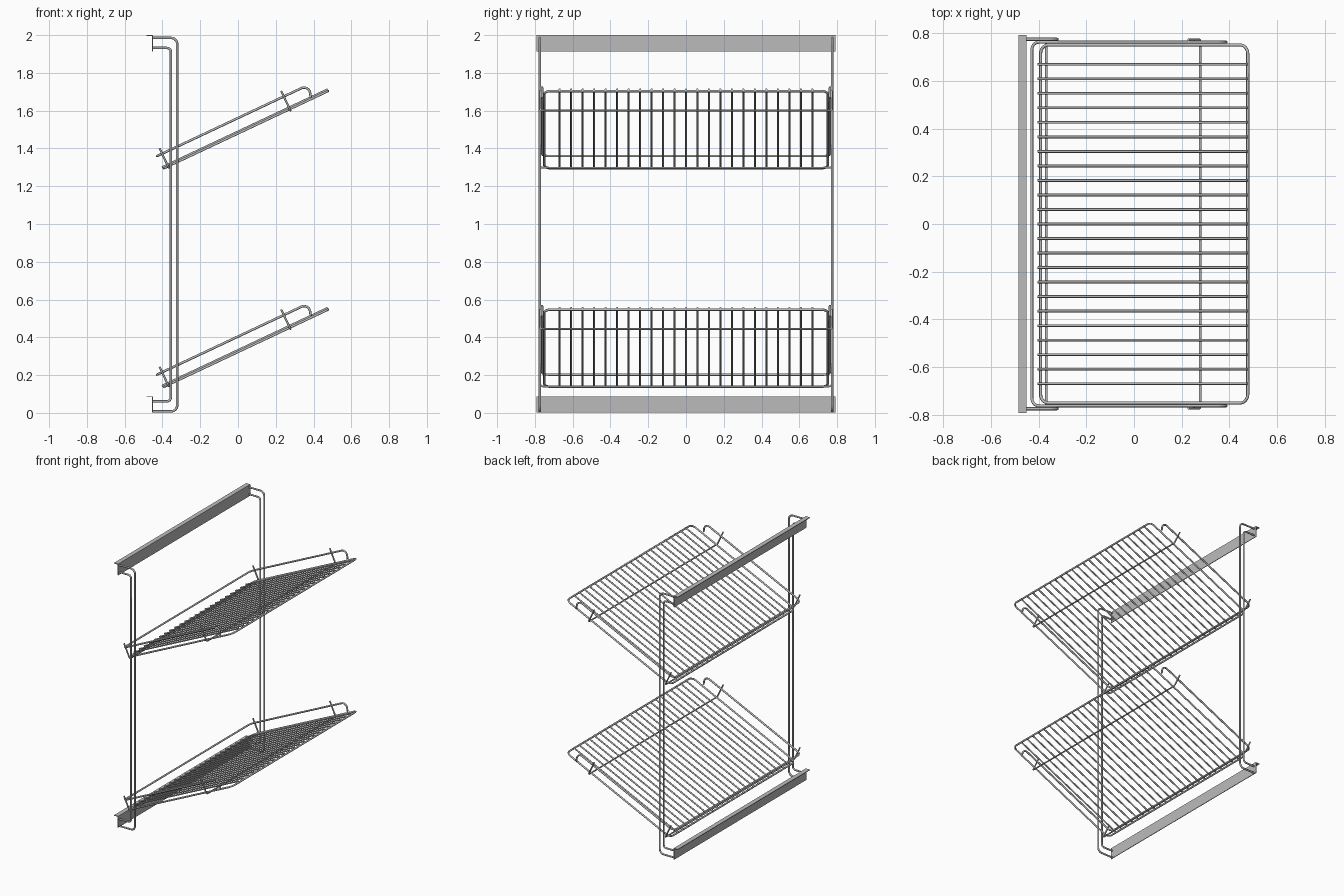
import bpy
import math
from mathutils import Vector

cube = bpy.data.objects.get("Cube")
if cube:
    bpy.data.objects.remove(cube)

steel = bpy.data.materials.new("grey_steel")
steel.use_nodes = True
steel.diffuse_color = (0.5, 0.5, 0.5, 1)
steel.node_tree.nodes["Principled BSDF"].inputs["Base Color"].default_value = steel.diffuse_color


def rounded(points, radius, closed):
    """Replace each corner of a path by an arc."""
    pts = [Vector(p) for p in points]
    out = []
    for i, p in enumerate(pts):
        if not closed and i in (0, len(pts) - 1):
            out.append(p)
            continue
        a = (pts[i - 1] - p).normalized()
        b = (pts[(i + 1) % len(pts)] - p).normalized()
        half = a.angle(b) / 2
        centre = p + (a + b).normalized() * radius / math.sin(half)
        start = p + a * radius / math.tan(half) - centre
        end = p + b * radius / math.tan(half) - centre
        out += [centre + start.lerp(end, k / 6).normalized() * radius for k in range(7)]
    return out


def wire(name, paths, thick=0.0065, bend=0.03, closed=False):
    """Round wire along one or more paths, turned into a mesh."""
    curve = bpy.data.curves.new(name, "CURVE")
    curve.dimensions = "3D"
    curve.bevel_depth = thick
    curve.bevel_resolution = 2
    curve.use_fill_caps = True
    for path in paths:
        pts = rounded(path, bend, closed)
        spline = curve.splines.new("POLY")
        spline.points.add(len(pts) - 1)
        for point, co in zip(spline.points, pts):
            point.co = (*co, 1)
        spline.use_cyclic_u = closed
    obj = bpy.data.objects.new(name, curve)
    bpy.context.collection.objects.link(obj)
    bpy.ops.object.select_all(action="DESELECT")
    bpy.context.view_layer.objects.active = obj
    obj.select_set(True)
    bpy.ops.object.convert(target="MESH")
    obj = bpy.context.object
    obj.data.materials.clear()
    obj.data.materials.append(steel)
    bpy.ops.object.shade_smooth_by_angle(angle=math.radians(60))


def rail(name, top):
    """Angle-section mounting rail running front to back."""
    t, left, right, drop, half = 0.005, -0.485, -0.451, 0.086, 0.791
    profile = [(left, top), (right, top), (right, top - drop),
               (right - t, top - drop), (right - t, top - t), (left, top - t)]
    n = len(profile)
    verts = [(x, y, z) for y in (-half, half) for x, z in profile]
    faces = [(i, (i + 1) % n, (i + 1) % n + n, i + n) for i in range(n)]
    faces += [tuple(reversed(range(n))), tuple(range(n, 2 * n))]
    mesh = bpy.data.meshes.new(name)
    mesh.from_pydata(verts, [], faces)
    mesh.materials.append(steel)
    bpy.context.collection.objects.link(bpy.data.objects.new(name, mesh))


def shelf(name, base):
    """Tilted wire shelf; along runs up the slope, off stands away from it."""
    tilt = math.radians(25.2)
    cos, sin = math.cos(tilt), math.sin(tilt)

    def at(along, y, off):
        return (-0.4 + along * cos - off * sin, y, base + along * sin + off * cos)

    # Closed border wire
    side, low, high = 0.75, 0.006, 0.965
    wire(name + "_border", [[at(low, -side, -0.008), at(high, -side, -0.008),
                             at(high, side, -0.008), at(low, side, -0.008)]],
         bend=0.035, closed=True)
    # Slats resting on the border
    wire(name + "_slats", [[at(-0.003, i * 0.0608, 0.001), at(0.967, i * 0.0608, 0.001)]
                           for i in range(-11, 12)], thick=0.0055)
    # Raised guard with hooked ends
    g, up = 0.762, 0.066
    wire(name + "_guard", [[at(0.868, -g, 0), at(0.888, -g, up), at(0, -g, up),
                            at(0, g, up), at(0.888, g, up), at(0.868, g, 0)]], bend=0.032)
    # Cross wires with upturned ends
    e = 0.772
    wire(name + "_cross_wires", [[at(along, -e, 0.098), at(along, -e, -0.016),
                                  at(along, e, -0.016), at(along, e, 0.098)]
                                 for along in (0.029, 0.741)], thick=0.0055, bend=0.012)


# Mounting rails
rail("top_rail", 2.0)
rail("bottom_rail", 0.088)

# Paired upright wires at the front and back
for label, y in (("front", -0.774), ("back", 0.774)):
    for part, x, z0, z1, bend in (("outer", -0.322, 0.008, 1.985, 0.032),
                                  ("inner", -0.355, 0.061, 1.932, 0.022)):
        wire(f"{label}_{part}_upright", [[(-0.452, y, z1), (x, y, z1),
                                          (x, y, z0), (-0.452, y, z0)]], bend=bend)

# Two shelves
shelf("upper_shelf", 1.30)
shelf("lower_shelf", 0.143)
